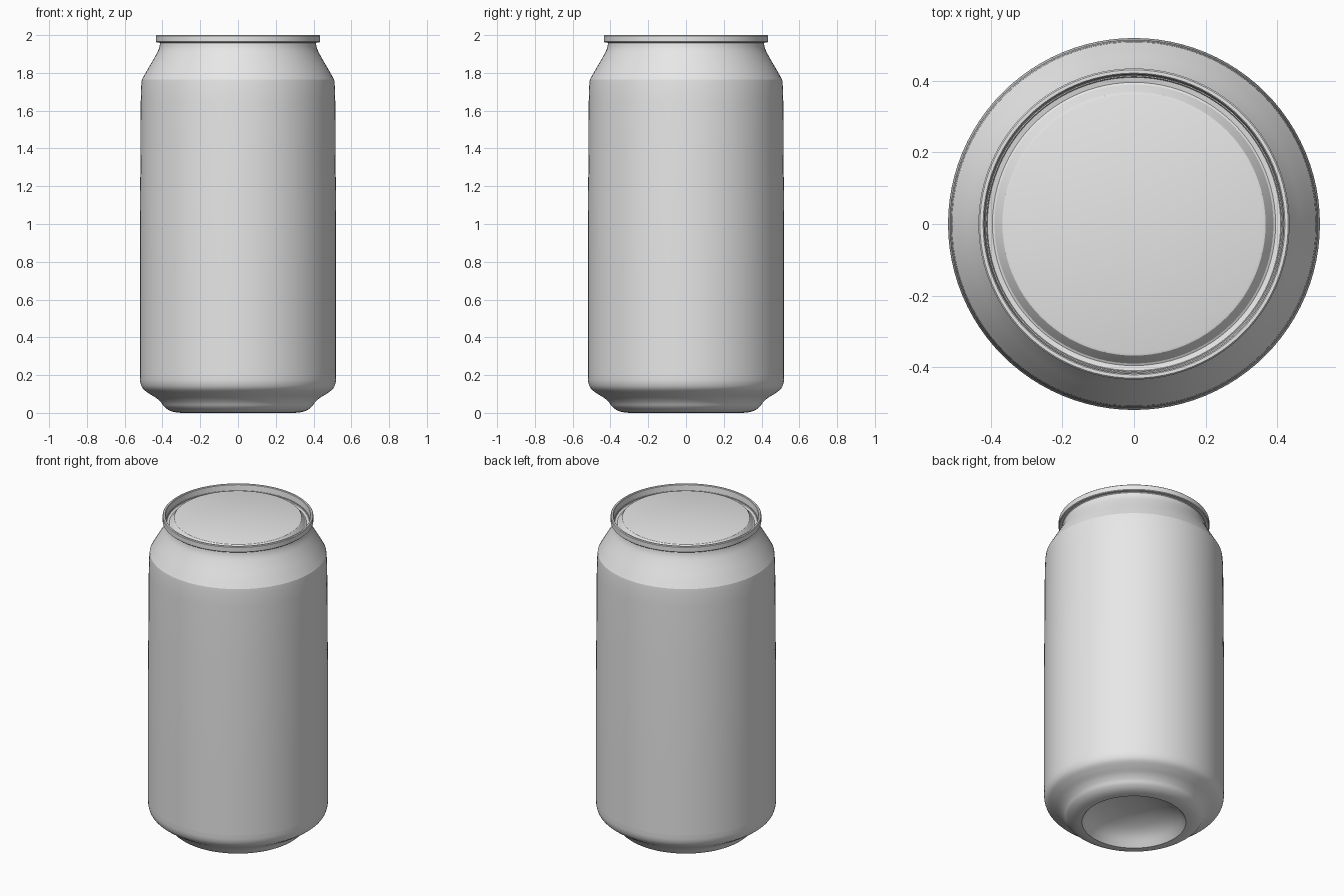
import bpy, bmesh, math
from mathutils import Vector

cube = bpy.data.objects.get("Cube")
if cube:
    bpy.data.objects.remove(cube, do_unlink=True)

SEGMENTS = 96

metal = bpy.data.materials.new("light_grey_metal")
metal.use_nodes = True
metal.diffuse_color = (0.8, 0.8, 0.8, 1)
metal.node_tree.nodes["Principled BSDF"].inputs["Base Color"].default_value = (0.8, 0.8, 0.8, 1)


def smooth_curve(points, steps=4):
    """Round a (radius, height) profile with a Catmull-Rom curve."""
    p = [Vector(q) for q in points]
    p = [2 * p[0] - p[1]] + p + [2 * p[-1] - p[-2]]
    out = []
    for a, b, c, d in zip(p, p[1:], p[2:], p[3:]):
        for i in range(steps):
            t = i / steps
            v = 0.5 * (2 * b + (c - a) * t + (2 * a - 5 * b + 4 * c - d) * t**2
                       + (3 * b - a - 3 * c + d) * t**3)
            out.append((max(v.x, 0), v.y))
    return out + [tuple(points[-1])]


def lathe(name, profile, angle=25):
    """Revolve a (radius, height) profile around z; zero radius makes a pole."""
    bm = bmesh.new()
    rings = []
    for r, z in profile:
        if r < 1e-5:
            rings.append([bm.verts.new((0, 0, z))] * SEGMENTS)
        else:
            rings.append([bm.verts.new((r * math.cos(a), r * math.sin(a), z))
                          for a in (2 * math.pi * j / SEGMENTS for j in range(SEGMENTS))])
    for low, high in zip(rings, rings[1:]):
        for j in range(SEGMENTS):
            k = (j + 1) % SEGMENTS
            corners = (low[j], low[k], high[k], high[j])
            bm.faces.new(list(dict.fromkeys(corners)))
    mesh = bpy.data.meshes.new(name)
    bm.to_mesh(mesh)
    bm.free()
    mesh.materials.append(metal)
    obj = bpy.data.objects.new(name, mesh)
    bpy.context.collection.objects.link(obj)
    bpy.ops.object.select_all(action='DESELECT')
    obj.select_set(True)
    bpy.context.view_layer.objects.active = obj
    bpy.ops.object.shade_smooth_by_angle(angle=math.radians(angle))
    return obj


# Domed underside, rising from the standing ring to the middle
lathe("base_dome", smooth_curve(
    [(0, 0.12), (0.1, 0.113), (0.19, 0.088), (0.25, 0.054), (0.3, 0.0)]))

# Standing ring and stepped curve up to the wall
lathe("base", smooth_curve(
    [(0.3, 0.0), (0.335, 0.004), (0.365, 0.014), (0.39, 0.032), (0.407, 0.055),
     (0.432, 0.078), (0.47, 0.102), (0.503, 0.128), (0.517, 0.16), (0.52, 0.2)]))

# Nearly straight side wall
lathe("wall", [(0.52, 0.2), (0.52, 0.6), (0.52, 1.0), (0.517, 1.3),
               (0.515, 1.65), (0.512, 1.74), (0.509, 1.765)])

# Tapered shoulder with a tight neck below the rim
lathe("shoulder", smooth_curve(
    [(0.509, 1.765), (0.478, 1.82), (0.447, 1.873), (0.42, 1.925), (0.412, 1.962)]))

# Rolled rim
lathe("rim", [(0.412, 1.962), (0.431, 1.962), (0.435, 1.966), (0.435, 1.996),
              (0.431, 2.0), (0.422, 2.0), (0.419, 1.997), (0.415, 1.96)])

# Lid with a narrow groove around a flat, slightly sunken panel
lathe("lid", [(0.415, 1.96), (0.41, 1.953), (0.396, 1.95), (0.39, 1.953),
              (0.372, 1.978), (0.368, 1.983), (0.362, 1.985), (0, 1.985)])
